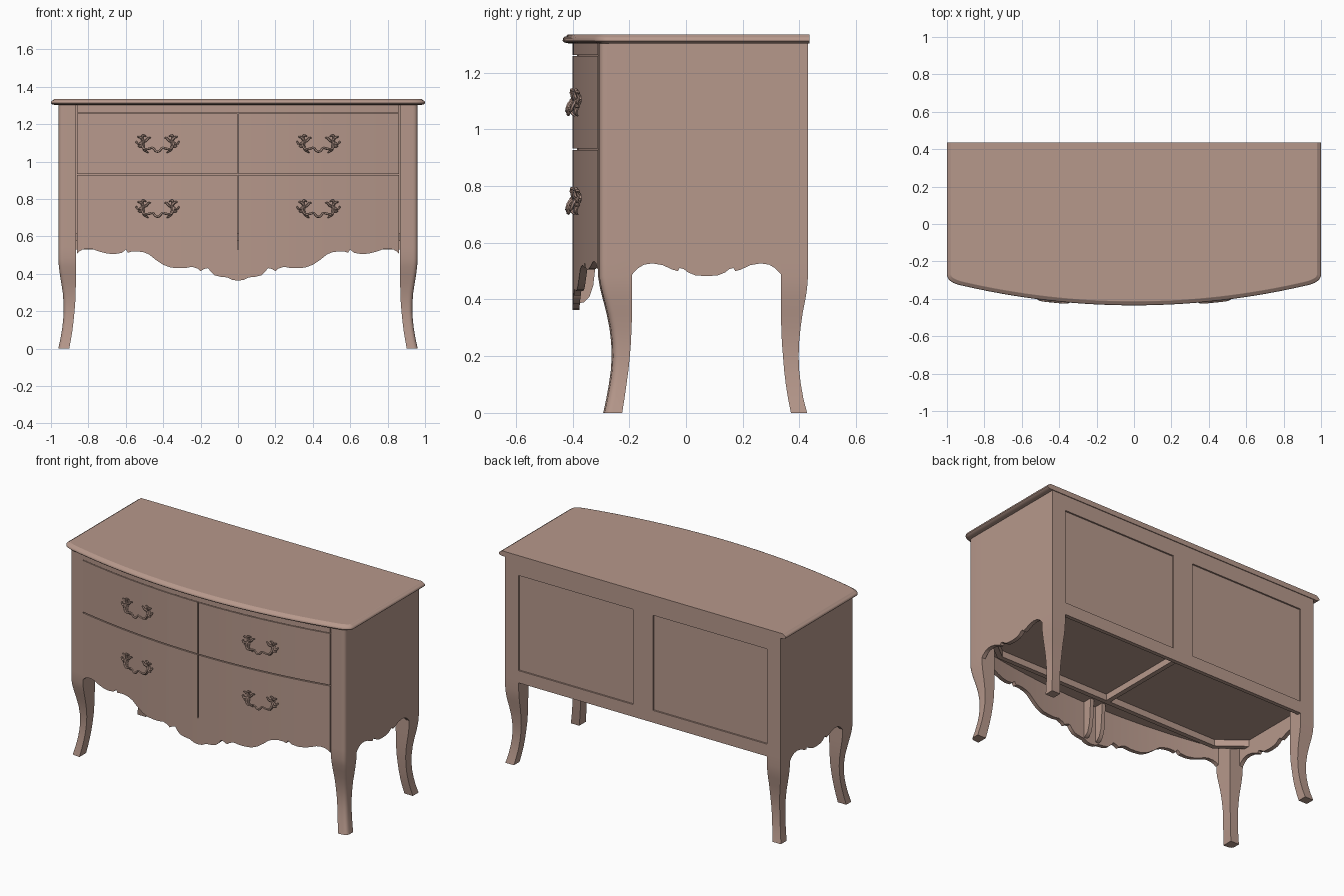
import bpy, bmesh, math

if "Cube" in bpy.data.objects:
    bpy.data.objects.remove(bpy.data.objects["Cube"])

wood = bpy.data.materials.new("warm_wood")
wood.diffuse_color = (0.47, 0.315, 0.26, 1)
wood.use_nodes = True
wood.node_tree.nodes["Principled BSDF"].inputs["Base Color"].default_value = wood.diffuse_color


def finish(name, bm, angle=35):
    bmesh.ops.recalc_face_normals(bm, faces=bm.faces)
    me = bpy.data.meshes.new(name)
    bm.to_mesh(me)
    bm.free()
    me.materials.append(wood)
    ob = bpy.data.objects.new(name, me)
    bpy.context.collection.objects.link(ob)
    bpy.ops.object.select_all(action='DESELECT')
    ob.select_set(True)
    bpy.context.view_layer.objects.active = ob
    bpy.ops.object.shade_smooth_by_angle(angle=math.radians(angle))
    for p in me.polygons:  # large caps stay flat
        if len(p.vertices) > 4:
            p.use_smooth = False
    return ob


def loft(name, rings, angle=35):
    bm = bmesh.new()
    vs = [[bm.verts.new(p) for p in r] for r in rings]
    n = len(vs[0])
    for a, b in zip(vs, vs[1:]):
        for i in range(n):
            bm.faces.new((a[i], a[(i + 1) % n], b[(i + 1) % n], b[i]))
    bm.faces.new(vs[0])
    bm.faces.new(vs[-1])
    return finish(name, bm, angle)


def box(name, x0, x1, y0, y1, z0, z1):
    loft(name, [[(x0, y0, z), (x1, y0, z), (x1, y1, z), (x0, y1, z)] for z in (z0, z1)])


def bez(a, c, b, n=6):
    return [tuple((1 - t) ** 2 * a[k] + 2 * t * (1 - t) * c[k] + t * t * b[k] for k in (0, 1))
            for t in (i / n for i in range(n + 1))]


def front(x):  # bow of the front face
    return -0.40 + 0.118 * x * x


def interp(table, u):
    for (a, za), (b, zb) in zip(table, table[1:]):
        if u <= b:
            return za + (zb - za) * max(0, u - a) / (b - a)
    return table[-1][1]


def strip(name, us, top, bottom, place):
    """Upright board: columns along u, shaped lower edge."""
    loft(name, [[(*place(u, 0), bottom(u)), (*place(u, 0), top),
                 (*place(u, 1), top), (*place(u, 1), bottom(u))] for u in us], 30)


# scalloped lower edges (half profiles)
APRON = [(0, .363), (.03, .367), (.055, .38), (.095, .384), (.125, .392), (.145, .41), (.16, .43),
         (.18, .426), (.20, .414), (.215, .427), (.245, .437), (.28, .431), (.315, .43), (.36, .433),
         (.40, .448), (.44, .475), (.475, .503), (.505, .515), (.54, .52), (.57, .518), (.588, .512),
         (.60, .53), (.62, .512), (.66, .505), (.70, .508), (.74, .518), (.775, .531), (.80, .535),
         (.83, .53), (.85, .519), (.866, .503)]
SIDE = [(0, .482), (.04, .485), (.065, .495), (.08, .507), (.095, .511), (.101, .50), (.12, .505),
        (.155, .521), (.19, .527), (.22, .523), (.24, .511), (.252, .50), (.265, .485)]

# top board with rounded edge, square back
rings = []
for z, d in ((1.303, .02), (1.306, .006), (1.312, 0), (1.32, .001), (1.326, .006),
             (1.328, .013), (1.333, .017), (1.335, .022)):
    w = 1 - d
    fr = lambda x: -0.435 + d + 0.125 * x * x
    c = bez((w, -.27), (w, fr(w)), (w - .07, fr(w - .07)))
    half = [(w, .435)] + c
    mid = [(x, fr(x)) for x in (w * .9 * (1 - i / 14) for i in range(1, 28))]
    rings.append([(x, y, z) for x, y in half + mid + [(-x, y) for x, y in reversed(half)]])
loft("top_board", rings, 40)

# inner carcass
xs = [-.94 + 1.88 * i / 32 for i in range(33)]
loft("carcass", [[(x, front(x) + .015, z) for x in xs] + [(.94, .41, z), (-.94, .41, z)]
                 for z in (.615, 1.303)])

# corner posts running down into curved legs: z, outer x, inner x, front y pair, back y pair
LEG = [(0, .961, .902, -.288, -.225, .427, .37), (.05, .95, .893, -.277, -.217, .414, .36),
       (.1, .941, .885, -.268, -.21, .405, .352), (.15, .935, .879, -.261, -.203, .399, .346),
       (.2, .932, .874, -.258, -.198, .397, .342), (.25, .933, .87, -.26, -.194, .399, .338),
       (.3, .937, .868, -.266, -.192, .404, .336), (.35, .945, .867, -.276, -.19, .411, .335),
       (.4, .953, .866, -.289, -.19, .421, .335), (.44, .958, .866, -.299, -.19, .427, .335),
       (.48, .96, .866, -.306, -.19, .43, .335), (.54, .96, .866, -.306, -.19, .43, .335),
       (1.303, .96, .866, -.306, -.19, .43, .335)]
for s, side in ((-1, "left"), (1, "right")):
    for back in (0, 1):
        rings = []
        for row in LEG:
            z, xo, xi = row[:3]
            yo, yi = row[3 + 2 * back:5 + 2 * back]
            if back:
                pts = [(xi, yi), (xo, yi), (xo, yo), (xi, yo)]
            else:
                pts = [(xi, yi), (xo, yi)] + bez((xo, yo + .028), (xo, yo), (xo - .028, yo)) + [(xi, yo - .004)]
            rings.append([(s * x, y, z) for x, y in pts])
        loft(f"{side}_{'back' if back else 'front'}_leg_post", rings, 40)
    # side panel with scalloped edge
    us = [-u for u, _ in reversed(SIDE)] + [u for u, _ in SIDE[1:]]
    strip(f"{side}_side_panel", us, 1.303, lambda u: interp(SIDE, abs(u)),
          lambda u, k: (s * (.96 - .025 * k), .0725 + u))

    # drawer fronts; the lower one carries the scalloped apron
    put = lambda u, k: (s * u, front(u) + .025 * k)
    us = [.003] + [u for u, _ in APRON[1:-1]] + [.862]
    strip(f"{side}_lower_drawer_front", us, .927, lambda u: interp(APRON, u), put)
    strip(f"{side}_upper_drawer_front", us, 1.258, lambda u: .933, put)
    # bracket behind the apron centre
    prof = [(-.385, .385), (-.36, .39), (-.34, .41), (-.327, .45), (-.32, .51), (-.315, .64), (-.385, .64)]
    loft(f"{side}_apron_bracket", [[(s * x, y, z) for y, z in prof] for x in (.03, .055)])
    # corner brace underneath
    loft(f"{side}_corner_brace", [[(s * .79, -.255, z), (s * .94, -.14, z), (s * .94, -.10, z),
                                   (s * .78, -.225, z)] for z in (.575, .62)])

strip("apron_centre", [-.004, 0, .004], .53, lambda u: .363, lambda u, k: (u, front(u) + .025 * k))
strip("top_rail", [-.862 + 1.724 * i / 28 for i in range(29)], 1.303, lambda u: 1.262,
      lambda u, k: (u, front(u) + .025 * k))

# underside rails
box("under_front_rail", -.79, .79, -.255, -.225, .575, .62)
box("under_centre_rail", -.015, .015, -.225, .41, .575, .62)

# back frame around two recessed panels
box("back_board", -.866, .866, .405, .42, .535, 1.303)
box("back_top_rail", -.866, .866, .41, .43, 1.207, 1.303)
box("back_bottom_rail", -.866, .866, .405, .43, .53, .607)
box("back_centre_stile", -.07, .07, .41, .43, .607, 1.207)


# drawer handles: swag bail with leafy scrolls
def handle(name, cx, cz):
    cu = bpy.data.curves.new(name, 'CURVE')
    cu.dimensions = '3D'
    cu.bevel_depth = .0065
    cu.bevel_resolution = 1
    cu.resolution_u = 4
    cu.use_fill_caps = True

    def tube(pts, radii):
        sp = cu.splines.new('NURBS')
        sp.points.add(len(pts) - 1)
        for p, (x, y, z), r in zip(sp.points, pts, radii):
            p.co = (cx + x, front(cx + x) + .85 * y, cz + z, 1)
            p.radius = r
        sp.order_u = 3
        sp.use_endpoint_u = True

    half = [(-.075, 0, .012), (-.088, -.03, 0), (-.075, -.042, -.034), (-.045, -.043, -.03),
            (-.025, -.043, -.022), (-.012, -.043, -.042)]
    bail = half + [(0, -.043, -.046)] + [(-x, y, z) for x, y, z in reversed(half)]
    tube(bail, [1] * len(bail))
    for s in (-1, 1):
        for ex, ez, bx, bz in ((.118, .012, .1, -.012), (.108, .036, .085, .03), (.07, .042, .085, .04),
                               (.046, .034, .06, .012), (.105, -.014, .085, -.02), (.058, -.045, .08, -.03)):
            tube([(s * .077, -.004, .008), (s * bx, -.022, bz), (s * ex, -.02, ez),
                  (s * (ex - .008), -.01, ez - .006)], (1.1, 1.1, .8, .4))
        tube([(s * .077, .005, .008), (s * .077, -.01, .008), (s * .077, -.02, .008)], (1.9, 1.9, .8))
    cu.materials.append(wood)
    ob = bpy.data.objects.new(name, cu)
    bpy.context.collection.objects.link(ob)
    bpy.ops.object.select_all(action='DESELECT')
    ob.select_set(True)
    bpy.context.view_layer.objects.active = ob
    bpy.ops.object.convert(target='MESH')
    bpy.ops.object.shade_smooth_by_angle(angle=math.radians(50))


for sx, side in ((-1, "left"), (1, "right")):
    for cz, row in ((.75, "lower"), (1.098, "upper")):
        handle(f"{side}_{row}_handle", sx * .43, cz)
